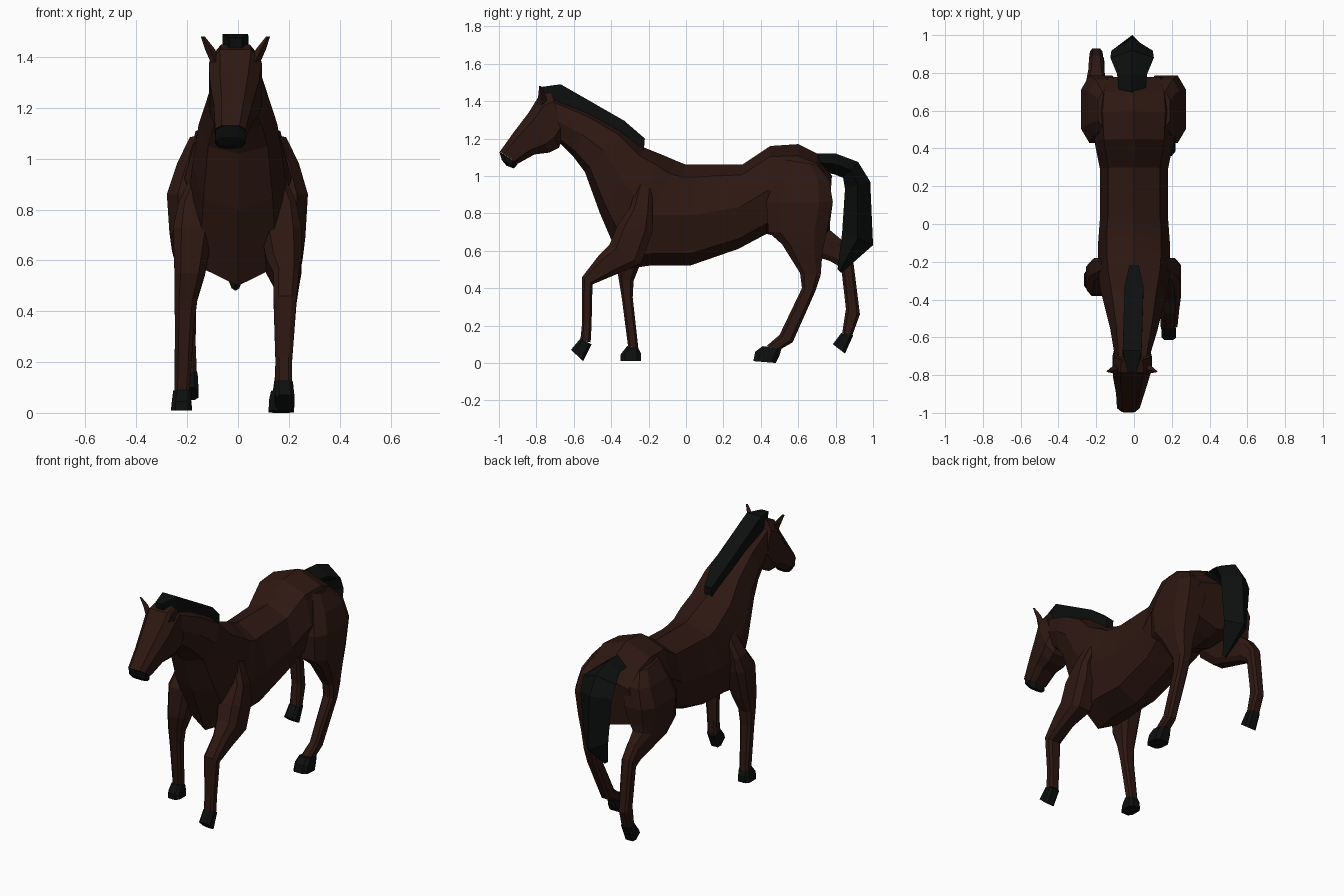
import bpy, bmesh, math


def material(name, rgb):
    m = bpy.data.materials.new(name)
    m.diffuse_color = (*rgb, 1)
    return m


COAT = material("coat", (0.027, 0.009, 0.006))
DARK = material("dark", (0.004, 0.0045, 0.0045))


def loft(name, rows, mat, n=8, phase=0.5, power=0.6):
    """Skin rings; each row is (y1, z1, y2, z2, x, half_width) across the silhouette."""
    angles = [(i + phase) * 2 * math.pi / n for i in range(n)]
    shape = [[math.copysign(abs(v) ** power, v) if abs(v) > 1e-6 else 0.0
              for v in (math.cos(a), math.sin(a))] for a in angles]
    mc = max(abs(c) for c, s in shape)
    ms = max(abs(s) for c, s in shape)
    bm = bmesh.new()
    rings = []
    for y1, z1, y2, z2, x, w in rows:
        rings.append([bm.verts.new((x + w * s / ms,
                                    (y1 + y2) / 2 + (y1 - y2) / 2 * c / mc,
                                    (z1 + z2) / 2 + (z1 - z2) / 2 * c / mc))
                      for c, s in shape])
    for a, b in zip(rings, rings[1:]):
        for i in range(n):
            j = (i + 1) % n
            bm.faces.new((a[i], a[j], b[j], b[i]))
    bm.faces.new(rings[0])
    bm.faces.new(rings[-1])
    bmesh.ops.recalc_face_normals(bm, faces=bm.faces)
    me = bpy.data.meshes.new(name)
    bm.to_mesh(me)
    bm.free()
    me.materials.append(mat)
    ob = bpy.data.objects.new(name, me)
    bpy.context.collection.objects.link(ob)
    return ob


# neck, barrel and rump in one skin
loft("body", [
    (-0.75, 1.44, -0.67, 1.17, -0.01, 0.09),
    (-0.52, 1.35, -0.60, 1.10, 0, 0.125),
    (-0.34, 1.25, -0.54, 1.02, 0, 0.155),
    (-0.22, 1.15, -0.46, 0.80, 0, 0.18),
    (-0.12, 1.11, -0.40, 0.66, 0, 0.19),
    (-0.05, 1.08, -0.33, 0.50, 0, 0.19),
    (0.00, 1.06, -0.20, 0.52, 0, 0.19),
    (0.05, 1.06, 0.02, 0.52, 0, 0.18),
    (0.30, 1.06, 0.28, 0.61, 0, 0.18),
    (0.45, 1.16, 0.43, 0.69, 0, 0.21),
    (0.60, 1.17, 0.55, 0.66, 0, 0.22),
    (0.70, 1.12, 0.68, 0.67, 0, 0.21),
    (0.78, 1.00, 0.76, 0.70, 0, 0.18)], COAT, 8, 0, 0.8)

# head and muzzle, turned slightly to one side
loft("head", [
    (-0.72, 1.45, -0.65, 1.22, -0.01, 0.095),
    (-0.785, 1.43, -0.68, 1.15, -0.01, 0.105),
    (-0.84, 1.34, -0.73, 1.125, -0.015, 0.095),
    (-0.92, 1.235, -0.81, 1.115, -0.02, 0.075),
    (-0.995, 1.13, -0.90, 1.065, -0.03, 0.06)], COAT)
loft("muzzle", [
    (-0.998, 1.13, -0.90, 1.065, -0.03, 0.058),
    (-0.985, 1.085, -0.91, 1.05, -0.03, 0.06),
    (-0.96, 1.055, -0.92, 1.04, -0.03, 0.045)], DARK, 8, 0.5, 0.85)

# ears
for side, label in ((-1, "left"), (1, "right")):
    loft("ear_" + label, [
        (-0.80, 1.38, -0.74, 1.38, side * 0.078 - 0.01, 0.02),
        (-0.79, 1.43, -0.75, 1.43, side * 0.10 - 0.01, 0.02),
        (-0.785, 1.48, -0.775, 1.48, side * 0.128 - 0.01, 0.008)], COAT, 4, 0, 0.9)

# mane along the crest
loft("mane", [
    (-0.78, 1.475, -0.77, 1.43, -0.01, 0.025),
    (-0.67, 1.49, -0.69, 1.40, -0.01, 0.05),
    (-0.33, 1.295, -0.37, 1.22, 0, 0.05),
    (-0.22, 1.20, -0.225, 1.14, 0, 0.025)], DARK, 4)

# tail arching down behind the rump
loft("tail", [
    (0.68, 1.12, 0.72, 1.02, -0.01, 0.07),
    (0.80, 1.12, 0.79, 1.01, -0.01, 0.08),
    (0.92, 1.075, 0.84, 0.99, -0.01, 0.115),
    (0.985, 0.97, 0.85, 0.93, -0.01, 0.11),
    (1.00, 0.63, 0.835, 0.70, -0.01, 0.085),
    (0.83, 0.48, 0.81, 0.50, -0.01, 0.015)], DARK, 4, 0)

# front leg reaching forward
loft("front_leg_right", [
    (-0.26, 0.96, -0.18, 0.93, 0.13, 0.045),
    (-0.30, 0.83, -0.18, 0.81, 0.17, 0.06),
    (-0.37, 0.73, -0.18, 0.70, 0.17, 0.08),
    (-0.41, 0.63, -0.24, 0.53, 0.18, 0.07),
    (-0.47, 0.57, -0.37, 0.475, 0.19, 0.05),
    (-0.555, 0.46, -0.50, 0.42, 0.185, 0.045),
    (-0.555, 0.22, -0.505, 0.20, 0.18, 0.033),
    (-0.565, 0.12, -0.51, 0.11, 0.18, 0.033)], COAT)
loft("front_hoof_right", [
    (-0.565, 0.13, -0.505, 0.10, 0.18, 0.036),
    (-0.615, 0.07, -0.55, 0.01, 0.185, 0.038)], DARK)

# front leg bearing weight
loft("front_leg_left", [
    (-0.26, 0.96, -0.18, 0.93, -0.13, 0.045),
    (-0.30, 0.83, -0.18, 0.81, -0.175, 0.06),
    (-0.37, 0.73, -0.19, 0.72, -0.175, 0.08),
    (-0.38, 0.55, -0.24, 0.54, -0.19, 0.06),
    (-0.36, 0.45, -0.28, 0.44, -0.205, 0.045),
    (-0.345, 0.36, -0.285, 0.35, -0.21, 0.038),
    (-0.31, 0.09, -0.255, 0.08, -0.22, 0.03)], COAT)
loft("front_hoof_left", [
    (-0.315, 0.09, -0.255, 0.08, -0.22, 0.035),
    (-0.35, 0.045, -0.24, 0.05, -0.222, 0.038),
    (-0.35, 0.01, -0.24, 0.01, -0.222, 0.042)], DARK)

# hind leg stepping under the body
loft("hind_leg_right", [
    (0.51, 1.09, 0.70, 1.06, 0.13, 0.06),
    (0.47, 0.98, 0.765, 0.98, 0.15, 0.09),
    (0.43, 0.86, 0.785, 0.86, 0.17, 0.105),
    (0.44, 0.70, 0.75, 0.69, 0.185, 0.08),
    (0.51, 0.64, 0.73, 0.60, 0.19, 0.065),
    (0.61, 0.48, 0.72, 0.47, 0.19, 0.04),
    (0.62, 0.40, 0.69, 0.38, 0.19, 0.036),
    (0.50, 0.15, 0.57, 0.11, 0.175, 0.03),
    (0.43, 0.09, 0.50, 0.07, 0.17, 0.033)], COAT)
loft("hind_hoof_right", [
    (0.41, 0.09, 0.51, 0.075, 0.17, 0.04),
    (0.37, 0.06, 0.50, 0.04, 0.17, 0.047),
    (0.36, 0.01, 0.48, 0.00, 0.17, 0.05)], DARK)

# hind leg lifted behind
loft("hind_leg_left", [
    (0.51, 1.09, 0.70, 1.06, -0.13, 0.06),
    (0.47, 0.98, 0.765, 0.98, -0.15, 0.09),
    (0.43, 0.86, 0.785, 0.86, -0.175, 0.105),
    (0.44, 0.70, 0.77, 0.75, -0.19, 0.08),
    (0.53, 0.62, 0.77, 0.71, -0.20, 0.06),
    (0.77, 0.545, 0.83, 0.66, -0.20, 0.042),
    (0.83, 0.51, 0.89, 0.58, -0.20, 0.038),
    (0.855, 0.29, 0.93, 0.26, -0.20, 0.033),
    (0.835, 0.16, 0.89, 0.15, -0.195, 0.033)], COAT)
loft("hind_hoof_left", [
    (0.83, 0.16, 0.895, 0.15, -0.195, 0.036),
    (0.785, 0.10, 0.85, 0.05, -0.195, 0.04)], DARK)
